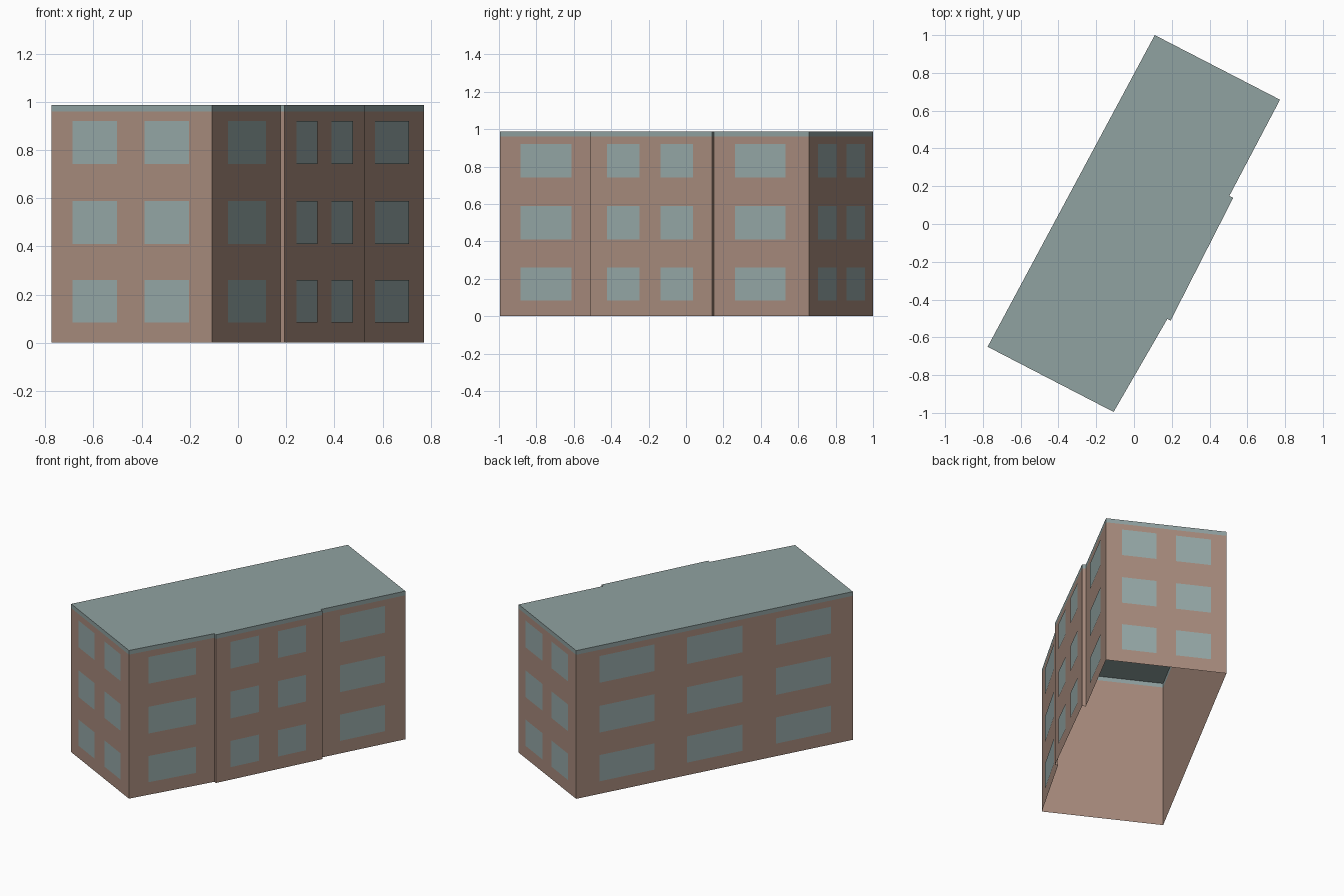
import bpy
import bmesh
from mathutils import Vector

cube = bpy.data.objects.get("Cube")
if cube:
    bpy.data.objects.remove(cube, do_unlink=True)


def material(name, rgb):
    m = bpy.data.materials.new(name)
    m.use_nodes = True
    m.diffuse_color = (*rgb, 1)
    m.node_tree.nodes["Principled BSDF"].inputs["Base Color"].default_value = (*rgb, 1)
    return m


brick = material("brown brick", (0.39, 0.26, 0.205))
glass = material("grey blue glass", (0.305, 0.395, 0.39))
roofing = material("grey blue roofing", (0.28, 0.36, 0.355))

EAVES, TOP = 0.96, 0.988
ROWS = [(0.085, 0.26), (0.41, 0.588), (0.742, 0.92)]

# Footprint, counter-clockwise from the front corner
corners = [Vector(p) for p in [
    (-0.775, -0.65), (-0.108, -0.995), (0.177, -0.502), (0.194, -0.511),
    (0.525, 0.138), (0.505, 0.149), (0.773, 0.658), (0.11, 1.0)]]

# Window columns per wall, as fractions of the wall's length
columns = {
    0: [(0.134, 0.41), (0.582, 0.858)],
    1: [(0.227, 0.78)],
    3: [(0.137, 0.405), (0.58, 0.847)],
    5: [(0.225, 0.755)],
    6: [(0.13, 0.42), (0.58, 0.87)],
    7: [(0.083, 0.282), (0.4, 0.6), (0.722, 0.92)],
}


def add_object(name, bm, mat):
    mesh = bpy.data.meshes.new(name)
    bm.to_mesh(mesh)
    bm.free()
    mesh.materials.append(mat)
    obj = bpy.data.objects.new(name, mesh)
    bpy.context.collection.objects.link(obj)
    return obj


def upright(bm, a, b, low, high):
    """Vertical rectangle from plan point a to b."""
    pts = [(*a, low), (*b, low), (*b, high), (*a, high)]
    bm.faces.new([bm.verts.new(p) for p in pts])


def shell(low, high, capped):
    bm = bmesh.new()
    for i, a in enumerate(corners):
        upright(bm, a, corners[(i + 1) % len(corners)], low, high)
    if capped:
        bm.faces.new([bm.verts.new((*c, high)) for c in corners])
    bmesh.ops.remove_doubles(bm, verts=bm.verts, dist=0.0001)
    return bm


# Hollow walls, open underneath, and the roof with its edge band
add_object("walls", shell(0, EAVES, False), brick)
add_object("roof", shell(EAVES, TOP, True), roofing)

# Windows as thin panes just proud of each wall
panes = bmesh.new()
for i, spans in columns.items():
    a, b = corners[i], corners[(i + 1) % len(corners)]
    along = b - a
    outward = Vector((along.y, -along.x)).normalized() * 0.003
    for start, end in spans:
        for low, high in ROWS:
            upright(panes, a + along * start + outward,
                    a + along * end + outward, low, high)
add_object("windows", panes, glass)
